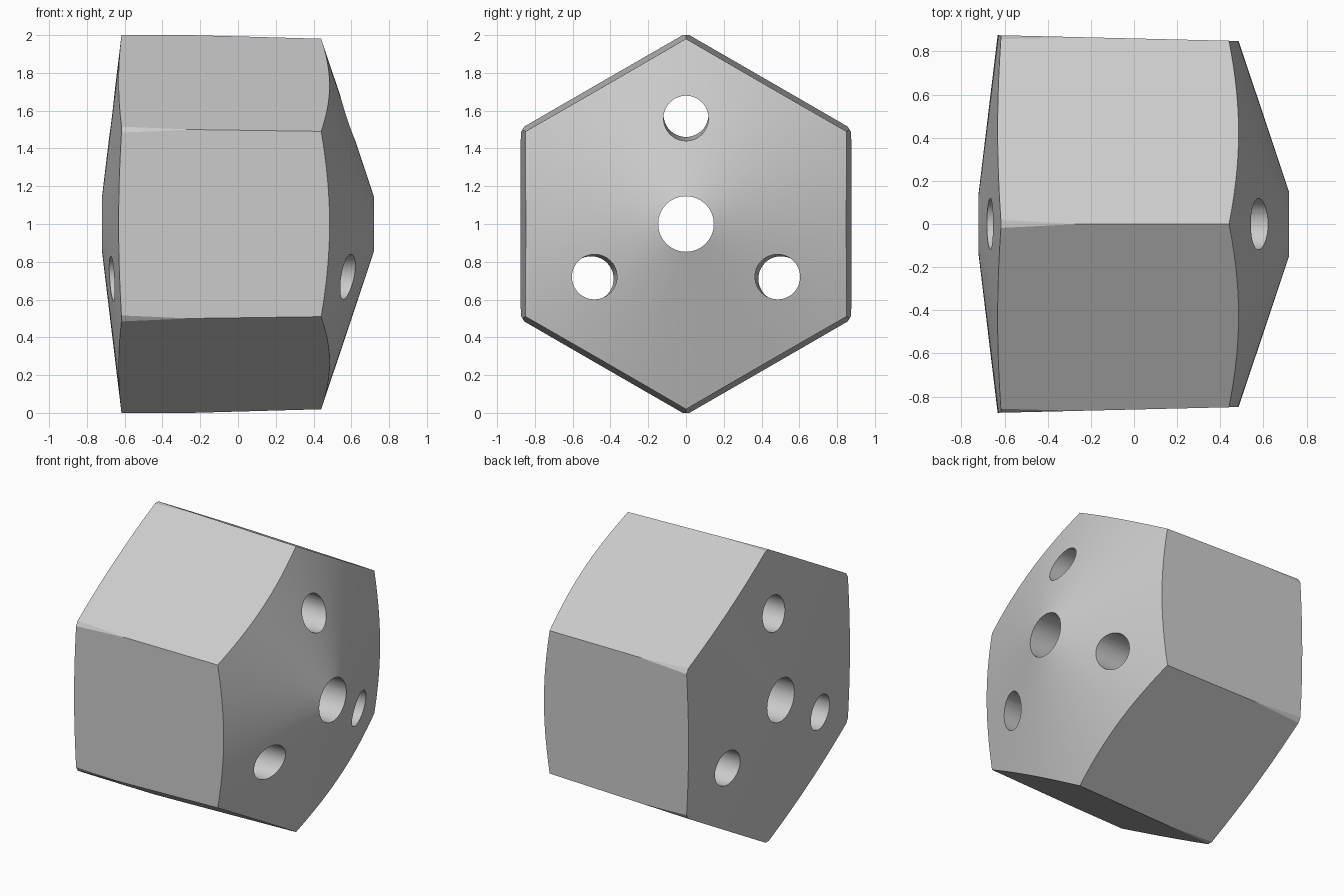
import bpy, bmesh, math

if "Cube" in bpy.data.objects:
    bpy.data.objects.remove(bpy.data.objects["Cube"], do_unlink=True)

grey = bpy.data.materials.new("plain grey")
grey.use_nodes = True
colour = (0.6, 0.6, 0.6, 1)
grey.diffuse_color = colour
grey.node_tree.nodes["Principled BSDF"].inputs["Base Color"].default_value = colour

AXIS_Z = 1.0


def solid_along_x(name, rings, sides):
    """Closed solid from rings of (x, radius, y, z), the centre measured from the axis."""
    bm = bmesh.new()
    loops = []
    for x, r, y, z in rings:
        loops.append([bm.verts.new((x, y + r * math.sin(a), AXIS_Z + z + r * math.cos(a)))
                      for a in (math.tau * i / sides for i in range(sides))])
    for lo, hi in zip(loops, loops[1:]):
        for i in range(sides):
            j = (i + 1) % sides
            bm.faces.new((lo[i], lo[j], hi[j], hi[i]))
    bm.faces.new(loops[0])
    bm.faces.new(loops[-1])
    bmesh.ops.recalc_face_normals(bm, faces=bm.faces)
    mesh = bpy.data.meshes.new(name)
    bm.to_mesh(mesh)
    bm.free()
    mesh.materials.append(grey)
    obj = bpy.data.objects.new(name, mesh)
    bpy.context.collection.objects.link(obj)
    return obj


def combine(target, tool, operation):
    mod = target.modifiers.new(operation.lower(), "BOOLEAN")
    mod.object = tool
    mod.operation = operation
    mod.solver = "EXACT"
    bpy.context.view_layer.objects.active = target
    bpy.ops.object.modifier_apply(modifier=mod.name)
    bpy.data.objects.remove(tool, do_unlink=True)


# Turned body: shallow cone on one end, steeper cone on the other
body = solid_along_x("hexagonal_body", [
    (-0.735, 0.02, 0, 0), (-0.617, 1.0, 0, 0),
    (0.434, 1.0, 0, 0), (0.762, 0.02, 0, 0)], 120)

# Slightly tapered hexagon trims the sides
hexagon = solid_along_x("hexagon_trim", [
    (-0.9, 1.018, 0, 0), (0.9, 0.968, 0, 0)], 6)
combine(body, hexagon, "INTERSECT")

# Central bore
combine(body, solid_along_x("bore_cutter", [
    (-1, 0.147, 0, 0), (1, 0.147, 0, 0)], 64), "DIFFERENCE")

# Three outer holes, leaning with the taper
for k in range(3):
    a = math.tau * k / 3
    rings = [(x, 0.119, d * math.sin(a), d * math.cos(a))
             for x, d in ((-1, 0.585), (1, 0.553))]
    combine(body, solid_along_x("hole_cutter", rings, 48), "DIFFERENCE")

# Smooth cones and bores, sharp edges elsewhere
bpy.ops.object.select_all(action="DESELECT")
body.select_set(True)
bpy.context.view_layer.objects.active = body
bpy.ops.object.shade_smooth_by_angle(angle=math.radians(15))
